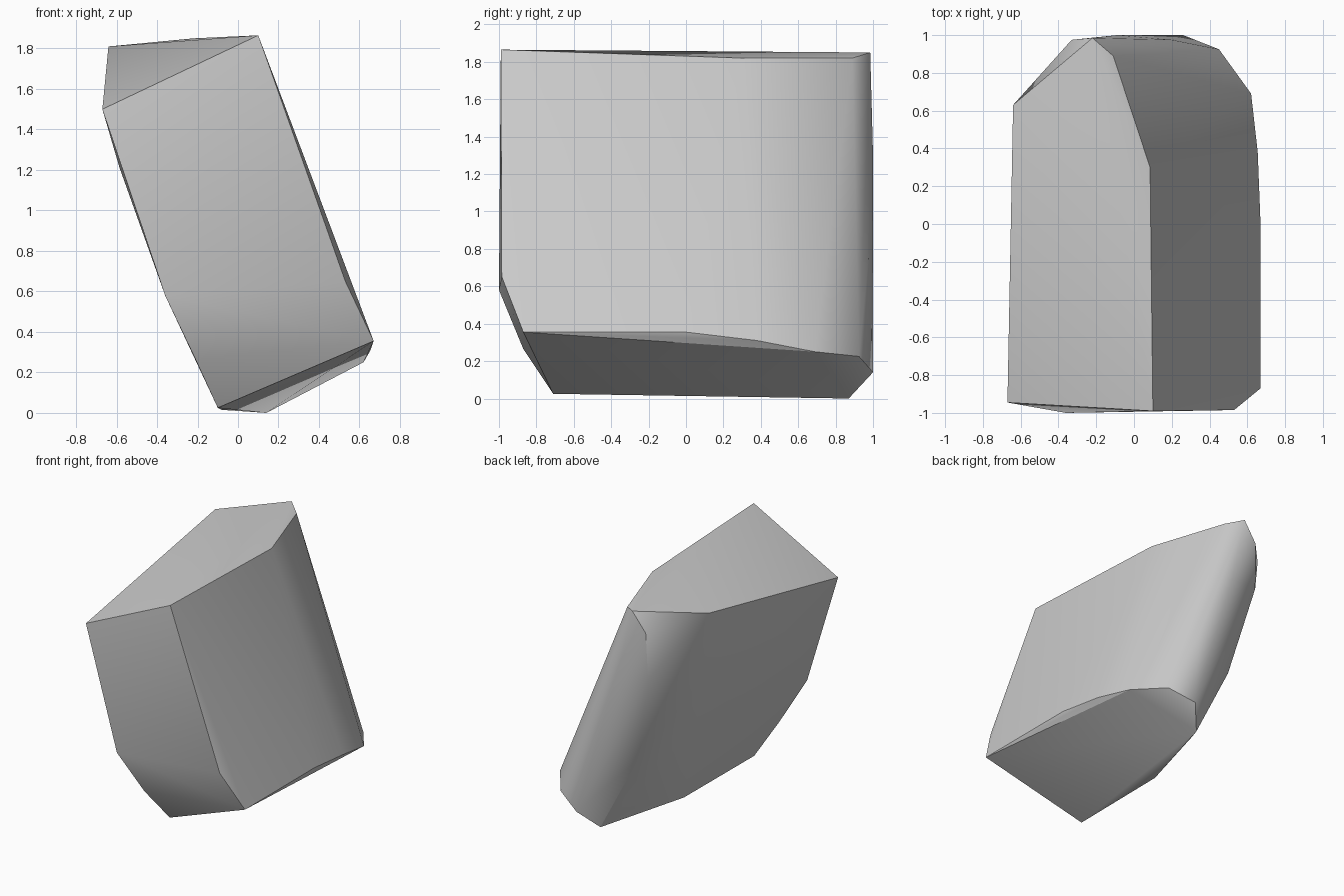
import bpy
import bmesh
import math

# Remove only the default cube
default_cube = bpy.data.objects.get("Cube")
if default_cube:
    bpy.data.objects.remove(default_cube, do_unlink=True)


def make_material(name, colour):
    material = bpy.data.materials.new(name)
    material.use_nodes = True
    material.diffuse_color = colour
    shader = next(n for n in material.node_tree.nodes if n.type == "BSDF_PRINCIPLED")
    shader.inputs["Base Color"].default_value = colour
    return material


def make_convex_block(name, outlines, material):
    """Wrap the smallest convex solid around a set of outline curves."""
    bm = bmesh.new()
    for outline in outlines:
        for point in outline:
            bm.verts.new(point)
    result = bmesh.ops.convex_hull(bm, input=bm.verts[:])
    loose = set(result["geom_interior"]) | set(result["geom_unused"])
    bmesh.ops.delete(bm, geom=[g for g in loose if isinstance(g, bmesh.types.BMVert)],
                     context="VERTS")
    bmesh.ops.recalc_face_normals(bm, faces=bm.faces[:])
    mesh = bpy.data.meshes.new(name)
    bm.to_mesh(mesh)
    bm.free()
    mesh.materials.append(material)
    block = bpy.data.objects.new(name, mesh)
    bpy.context.collection.objects.link(block)
    return block


# Sloping top rim, from the front corners round to the back
top_rim = [(-0.67, -0.945, 1.5), (0.1, -0.99, 1.865), (0.085, 0.3, 1.82),
           (-0.11, 0.89, 1.82), (-0.22, 0.985, 1.85), (-0.64, 0.63, 1.81)]

# Front edges, curving back under the block
front_left_edge = [(-0.36, -1, 0.58), (-0.21, -0.87, 0.265), (-0.1, -0.71, 0.025)]
front_right_edge = [(0.53, -0.985, 0.65), (0.67, -0.87, 0.355)]

# Lower rim of the right side, rounding into the back
lower_right_rim = [(0.67, 0, 0.355), (0.655, 0.38, 0.31),
                   (0.62, 0.69, 0.25), (0.45, 0.925, 0.225)]

# Underside edge along the left side and the back corner
underside_rim = [(-0.08, 0.14, 0.015), (0, 0.65, 0.1),
                 (0.14, 0.87, 0), (0.26, 1, 0.14)]

# Gentle swell of the left side
left_swell = [(-0.585, -0.5, 1.21), (-0.5, 0.5, 1.2),
              (-0.33, -0.2, 0.6), (-0.27, 0.5, 0.6)]

# Ridge running up the narrow back
back_ridge = [(0.2, 0.975, 0.75), (-0.09, 1, 1.3)]

# Rounded back left edge
back_left_edge = [(-0.33, 0.975, 1.7), (-0.34, 0.96, 1.33), (-0.175, 0.85, 0.61)]

stone_grey = make_material("stone grey", (0.6, 0.6, 0.6, 1))
block = make_convex_block(
    "leaning_block",
    [top_rim, front_left_edge, front_right_edge, lower_right_rim,
     underside_rim, left_swell, back_ridge, back_left_edge],
    stone_grey)

# Smooth the rounded edges, keep the hard ones
bpy.ops.object.select_all(action="DESELECT")
block.select_set(True)
bpy.context.view_layer.objects.active = block
bpy.ops.object.shade_smooth_by_angle(angle=math.radians(30))
